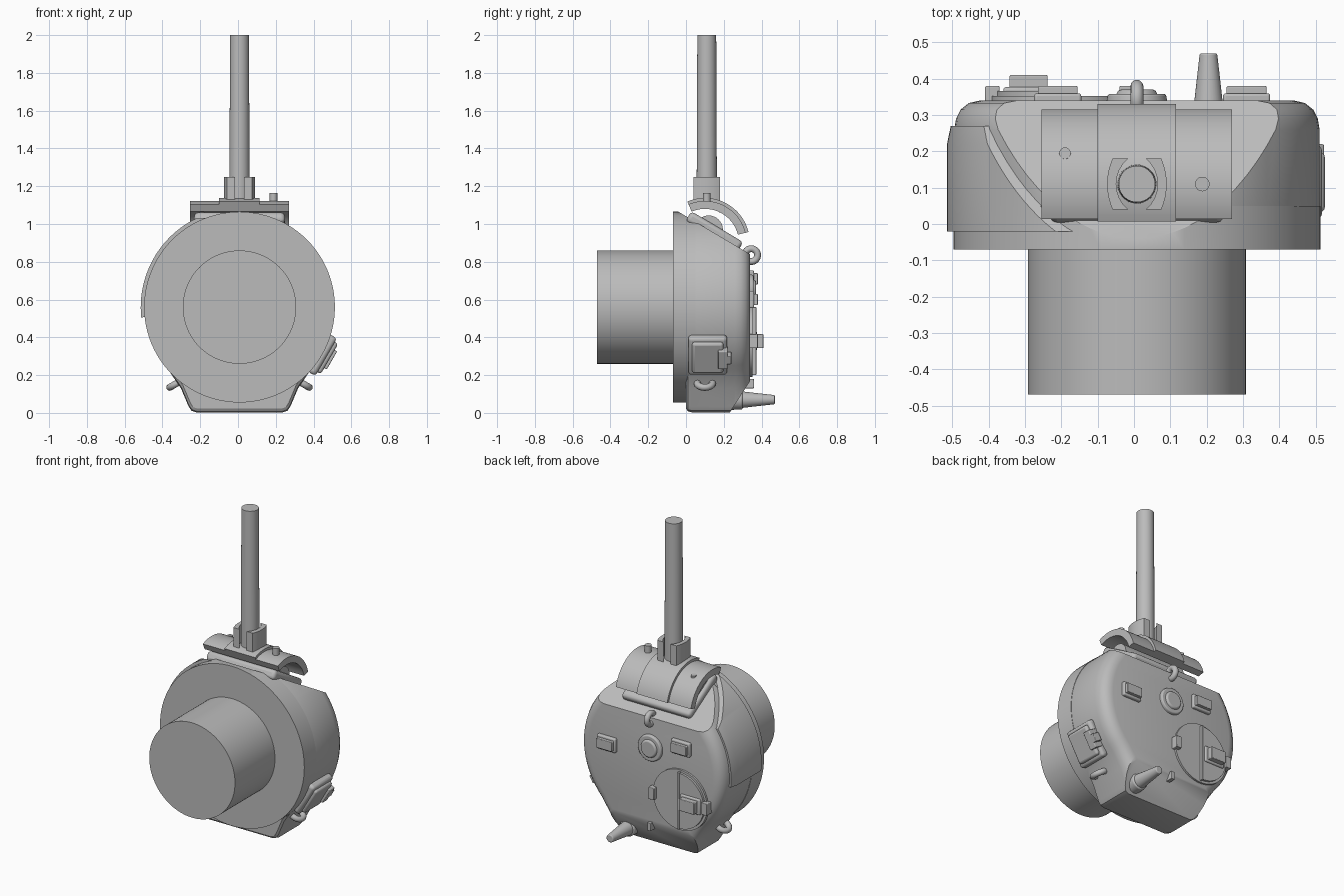
import bpy, bmesh
from math import sin, cos, radians, pi
from mathutils import Vector, Matrix

cube = bpy.data.objects.get("Cube")
if cube:
    bpy.data.objects.remove(cube, do_unlink=True)

grey = bpy.data.materials.new("plain_grey")
grey.use_nodes = True
grey.diffuse_color = (0.5, 0.5, 0.5, 1)
grey.node_tree.nodes["Principled BSDF"].inputs["Base Color"].default_value = (0.5, 0.5, 0.5, 1)

CX, CZ, R = 0.008, 0.56, 0.505      # drum axis and radius
BACK = 0.34                         # rear face of the body


def finish(name, bm, bevel=0):
    bmesh.ops.recalc_face_normals(bm, faces=bm.faces[:])
    mesh = bpy.data.meshes.new(name)
    bm.to_mesh(mesh)
    bm.free()
    mesh.materials.append(grey)
    ob = bpy.data.objects.new(name, mesh)
    bpy.context.collection.objects.link(ob)
    if bevel:
        mod = ob.modifiers.new("round", 'BEVEL')
        mod.width, mod.segments, mod.limit_method = bevel, 3, 'ANGLE'
    bpy.ops.object.select_all(action='DESELECT')
    ob.select_set(True)
    bpy.context.view_layer.objects.active = ob
    bpy.ops.object.shade_smooth_by_angle(angle=radians(32))
    return ob


def frame(p, axis):
    """Matrix at p whose local z points along axis."""
    return Matrix.Translation(p) @ Vector(axis).to_track_quat('Z', 'Y').to_matrix().to_4x4()


def cyl(name, start, end, r1, r2=None, bevel=0, cut=None, sides=64):
    a, b = Vector(start), Vector(end)
    bm = bmesh.new()
    bmesh.ops.create_cone(bm, cap_ends=True, segments=sides, radius1=r1,
                          radius2=r1 if r2 is None else r2, depth=(b - a).length,
                          matrix=frame((a + b) / 2, b - a))
    for plane in cut or []:
        slice_off(bm, *plane)
    return finish(name, bm, bevel)


def box(name, size, matrix, bevel=0.008):
    bm = bmesh.new()
    bmesh.ops.create_cube(bm, size=1, matrix=matrix @ Matrix.Diagonal((*size, 1)))
    return finish(name, bm, bevel)


def slice_off(bm, point, normal):
    """Cut away everything on the normal side and cap the hole."""
    cut = bmesh.ops.bisect_plane(bm, geom=bm.verts[:] + bm.edges[:] + bm.faces[:],
                                 plane_co=point, plane_no=normal, clear_outer=True)
    edges = [e for e in cut["geom_cut"] if isinstance(e, bmesh.types.BMEdge)]
    bmesh.ops.holes_fill(bm, edges=edges, sides=0)


def loft(name, pts, layers, place, centre=(0, 0), cut=None, bevel=0):
    """Stack scaled copies of an outline; place maps (u, v, depth) to space."""
    bm = bmesh.new()
    rings = []
    for d, s in layers:
        rings.append([bm.verts.new(place(centre[0] + (u - centre[0]) * s,
                                         centre[1] + (v - centre[1]) * s, d)) for u, v in pts])
    n = len(pts)
    for a, b in zip(rings, rings[1:]):
        for i in range(n):
            bm.faces.new((a[i], a[(i + 1) % n], b[(i + 1) % n], b[i]))
    bm.faces.new(rings[0])
    bm.faces.new(rings[-1])
    bmesh.ops.recalc_face_normals(bm, faces=bm.faces[:])
    for plane in cut or []:
        slice_off(bm, *plane)
    return finish(name, bm, bevel)


def torus(name, p, axis, major, minor):
    bpy.ops.mesh.primitive_torus_add(major_radius=major, minor_radius=minor,
                                     major_segments=32, minor_segments=12)
    ob = bpy.context.object
    ob.name = name
    ob.matrix_world = frame(p, axis)
    ob.data.materials.append(grey)
    bpy.ops.object.shade_smooth()


def arc(u, v, r, a0, a1, n):
    return [(u + r * cos(radians(a0 + (a1 - a0) * i / n)),
             v + r * sin(radians(a0 + (a1 - a0) * i / n))) for i in range(n + 1)]


def along_y(u, v, d):
    return (u, d, v)


def along_x(u, v, d):
    return (d, u, v)


def along_z(u, v, d):
    return (u, v, d)


# Drum body with a foot, rounded to the rear, sloped at the top
slope = ((0, -0.04, 1.065), (0, 0.51, 0.86))
heel = ((0, 0.34, 0.17), (0, 0.84, -0.54))
foot_side = [(0.31, 0.13), (0.27, 0.035), (0.255, 0.012), (0.23, 0.003)]
outline = arc(CX, CZ, R - 0.002, -42, 222, 64)
outline += [(CX - x, z) for x, z in foot_side] + [(CX + x, z) for x, z in reversed(foot_side)]
loft("body", outline,
     [(0.0, 0.965), (0.01, 0.99), (0.03, 1), (0.26, 1), (0.29, 0.99), (0.315, 0.965),
      (0.333, 0.92), (BACK, 0.86)], along_y, (CX, CZ), [slope, heel])
cyl("front_drum", (CX, -0.07, CZ), (CX, 0.05, CZ), R, cut=[slope], sides=96)
cyl("front_barrel", (CX, -0.47, CZ), (CX, -0.07, CZ), 0.3, sides=96)

# Curved cover on the right side
shell = arc(CX, CZ, R + 0.018, 186, 105, 30) + arc(CX, CZ, R - 0.02, 105, 186, 30)
loft("side_cover", shell, [(-0.02, 1), (0.22, 1), (0.27, 0.98)], along_y, (CX, CZ),
     [((0, -0.04, 1.045), (0, 0.53, 0.85))])

# Saddle above the slope, with its pad and hinge
for name, x0, x1, r in (("saddle_right", -0.255, -0.09, 0.222),
                        ("saddle_middle", -0.1, 0.115, 0.238),
                        ("saddle_left", 0.1, 0.27, 0.222)):
    section = arc(0.1, 0.9, r, 14, 113, 24) + arc(0.1, 0.9, 0.18, 113, 14, 24)
    loft(name, section, [(x0, 1), (x1, 1)], along_x)
tilt = Matrix.Rotation(radians(-30.7), 4, 'X')
box("saddle_pad", (0.48, 0.32, 0.06), Matrix.Translation((CX, 0.15, 0.96)) @ tilt, 0.02)
cyl("saddle_hinge", (-0.21, 0.12, 0.97), (0.225, 0.12, 0.97), 0.075)
cyl("saddle_pin", (0.188, 0.11, 1.08), (0.188, 0.11, 1.165), 0.02, sides=24)
cyl("saddle_screw", (-0.19, 0.19, 1.06), (-0.19, 0.195, 1.108), 0.016, sides=24)

# Rod and its two clips
cyl("rod", (CX, 0.11, 1.08), (CX, 0.11, 2), 0.054, 0.05)
for side, name in ((1, "left_clip"), (-1, "right_clip")):
    clip = arc(-0.09, 0, 0.172, -24, 24, 8) + arc(-0.035, 0, 0.092, 50, -50, 8)
    clip = [(CX + side * u, 0.11 + v) for u, v in clip]
    loft(name, clip, [(1.09, 1), (1.25, 1)], along_z)

# Rings at the top rear and by the foot
torus("rear_ring", (CX, 0.345, 0.835), (1, 0, 0), 0.034, 0.018)
for side, name in ((1, "left_ring"), (-1, "right_ring")):
    torus(name, (CX + side * 0.335, 0.1, 0.155), (side * 0.5, 0, 0.86), 0.04, 0.018)

# Rear controls
for name, x, z in (("left_switch", 0.31, 0.6), ("right_switch", -0.21, 0.71)):
    box(name + "_base", (0.13, 0.04, 0.09), Matrix.Translation((x, BACK, z)))
    box(name, (0.11, 0.08, 0.06), Matrix.Translation((x, BACK, z)), 0.004)
cyl("button_base", (CX, 0.33, 0.65), (CX, 0.358, 0.65), 0.085, 0.08, 0.006)
cyl("button", (CX, 0.35, 0.65), (CX, 0.37, 0.65), 0.06, 0.05, 0.006)

# Round rear hatch with a divider, knob and clasps
HX, HZ = -0.205, 0.38
cyl("rear_hatch_rim", (HX, 0.32, HZ), (HX, 0.352, HZ), 0.19)
loft("rear_hatch_half", arc(HX, HZ, 0.175, 90, 270, 32), [(0.33, 1), (0.366, 1)], along_y)
box("rear_hatch_bar", (0.014, 0.04, 0.36), Matrix.Translation((HX, 0.352, HZ)), 0.003)
box("rear_hatch_knob_base", (0.14, 0.05, 0.1), Matrix.Translation((-0.29, 0.352, HZ)))
box("rear_hatch_knob", (0.105, 0.09, 0.075), Matrix.Translation((-0.29, 0.365, HZ)), 0.004)
for side, name in ((1, "inner_clasp"), (-1, "outer_clasp")):
    box(name, (0.04, 0.06, 0.075), Matrix.Translation((HX + side * 0.185, 0.35, HZ)), 0.004)
box("small_catch", (0.025, 0.06, 0.05), Matrix.Translation((CX, 0.33, 0.155)), 0.003)

# Rear spout
cyl("spout_collar", (0.205, 0.2, 0.07), (0.205, 0.3, 0.07), 0.055, 0.052, 0.008)
cyl("spout", (0.205, 0.24, 0.07), (0.205, 0.47, 0.07), 0.05, 0.024, 0.005, sides=32)

# Side hatch on the lower left, facing out and down
out = Vector((cos(pi / 6), 0, -sin(pi / 6)))
up = Vector((sin(pi / 6), 0, cos(pi / 6)))


def hatch_box(name, y, lift, size, bevel, shift=0):
    p = Vector((CX, y, CZ)) + out * (R + lift) + up * shift
    m = Matrix((out, (0, 1, 0), up)).transposed().to_4x4()
    box(name, size, Matrix.Translation(p) @ m, bevel)


hatch_box("side_hatch_rim", 0.115, 0, (0.05, 0.205, 0.23), 0.018)
hatch_box("side_hatch", 0.115, 0.02, (0.05, 0.165, 0.185), 0.014)
hatch_box("side_latch_plate", 0.195, 0.03, (0.06, 0.05, 0.11), 0.005)
hatch_box("side_latch", 0.215, 0.035, (0.05, 0.05, 0.05), 0.004)
